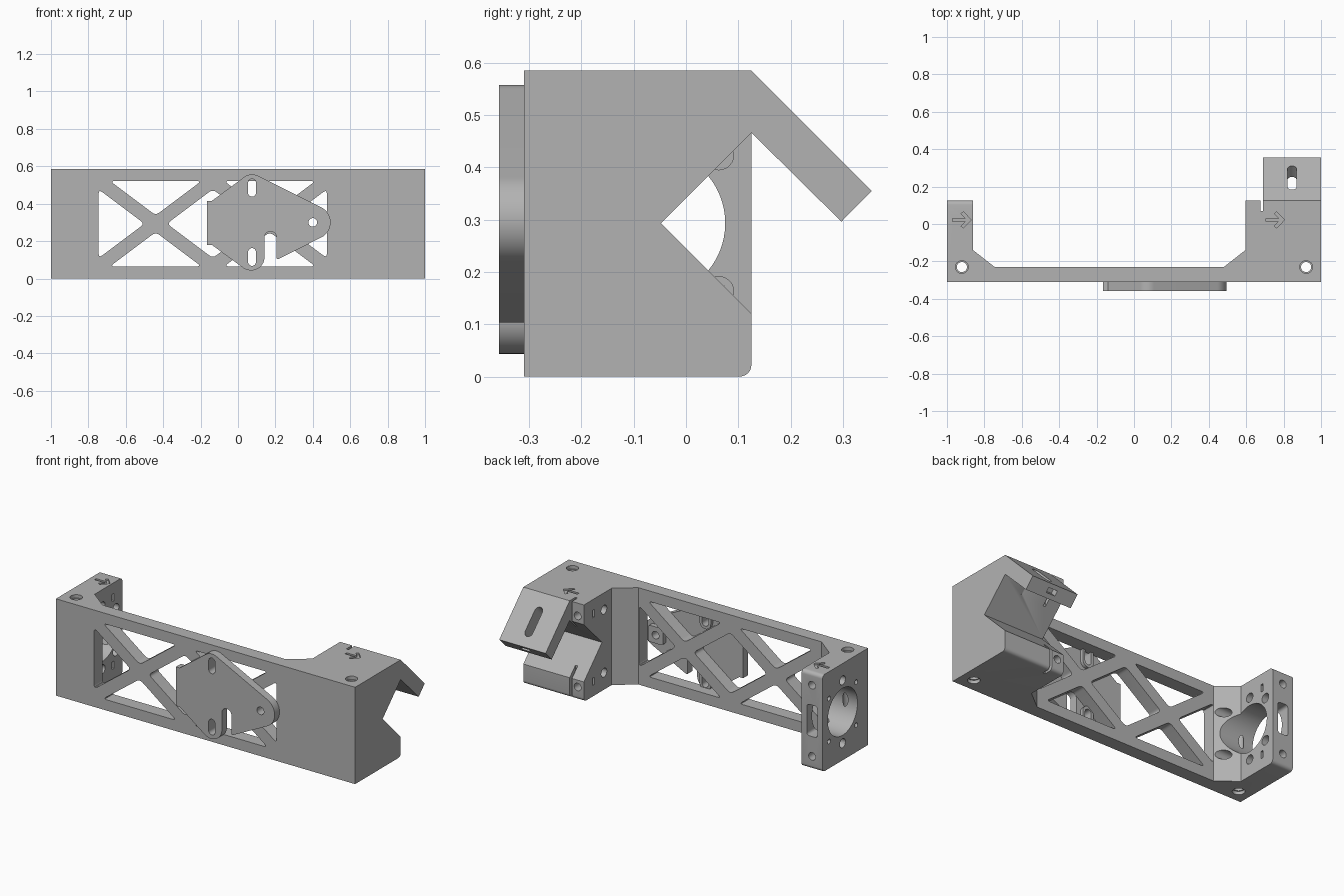
import bpy, bmesh
from math import cos, sin, radians, sqrt
from mathutils import Vector, Matrix

if "Cube" in bpy.data.objects:
    bpy.data.objects.remove(bpy.data.objects["Cube"])

grey = bpy.data.materials.new("plain grey")
grey.use_nodes = True
grey.diffuse_color = (0.45, 0.45, 0.45, 1)
grey.node_tree.nodes["Principled BSDF"].inputs["Base Color"].default_value = grey.diffuse_color

H = 0.585          # body height
MID = 0.293        # height of the motor axis
AXIS_Y = -0.067    # depth of the motor axis
BACK = 0.125       # back face of both arms


def arc(cx, cy, r, a0, a1, n=16):
    angles = [radians(a0 + (a1 - a0) * i / n) for i in range(n + 1)]
    return [(cx + r * cos(a), cy + r * sin(a)) for a in angles]


def circle(cx, cy, r, n=40):
    return arc(cx, cy, r, 0, 360, n)[:-1]


def stadium(cx, cy, width, length):
    r, d = width / 2, (length - width) / 2
    return arc(cx, cy + d, r, 0, 180) + arc(cx, cy - d, r, 180, 360)


def rect(cx, cy, w, h):
    return [(cx + sx * w / 2, cy + sy * h / 2) for sx, sy in ((-1, -1), (1, -1), (1, 1), (-1, 1))]


def rounded(points, r, n=5):
    out = []
    for i, p in enumerate(points):
        p = Vector(p)
        a = p + (Vector(points[i - 1]) - p).normalized() * r
        b = p + (Vector(points[(i + 1) % len(points)]) - p).normalized() * r
        for k in range(n + 1):
            t = k / n
            out.append(tuple(a * (1 - t) ** 2 + p * 2 * t * (1 - t) + b * t * t))
    return out


def prism(name, points, axis, lo, hi):
    """Extrude a flat outline along x, y or z."""
    place = {"x": lambda u, v, w: (w, u, v),
             "y": lambda u, v, w: (u, w, v),
             "z": lambda u, v, w: (u, v, w)}[axis]
    bm = bmesh.new()
    face = bm.faces.new([bm.verts.new(place(u, v, lo)) for u, v in points])
    ext = bmesh.ops.extrude_face_region(bm, geom=[face])
    top = [g for g in ext["geom"] if isinstance(g, bmesh.types.BMVert)]
    bmesh.ops.translate(bm, verts=top, vec=place(0, 0, hi - lo))
    bmesh.ops.recalc_face_normals(bm, faces=bm.faces)
    mesh = bpy.data.meshes.new(name)
    bm.to_mesh(mesh)
    bm.free()
    obj = bpy.data.objects.new(name, mesh)
    bpy.context.collection.objects.link(obj)
    mesh.materials.append(grey)
    return obj


def combine(target, tool, operation):
    mod = target.modifiers.new("combine", "BOOLEAN")
    mod.operation, mod.object, mod.solver = operation, tool, "EXACT"
    bpy.context.view_layer.objects.active = target
    bpy.ops.object.modifier_apply(modifier=mod.name)
    bpy.data.objects.remove(tool)


def cut(target, points, axis, lo, hi, matrix=None):
    tool = prism("cutter", points, axis, lo, hi)
    if matrix:
        tool.data.transform(matrix)
    combine(target, tool, "DIFFERENCE")


# Main frame: front beam with an arm at each end
body = prism("frame", [(-1, -0.31), (1, -0.31), (1, BACK), (0.595, BACK), (0.595, -0.14),
                       (0.48, -0.23), (-0.745, -0.23), (-0.86, -0.14), (-0.86, BACK),
                       (-1, BACK)], "z", 0, H)
bm = bmesh.new()
bm.from_mesh(body.data)
soft = []
for e in bm.edges:
    c = (e.verts[0].co + e.verts[1].co) / 2
    level = abs(e.verts[0].co.z - e.verts[1].co.z) < 1e-4
    if level and abs(c.y - BACK) < 1e-4 and (c.z < 0.01 or c.x < 0):
        soft.append(e)
bmesh.ops.bevel(bm, geom=soft, offset=0.022, segments=6, profile=0.5, affect="EDGES")
bm.to_mesh(body.data)
bm.free()

# Cradle notch in the left arm, and the sloping clamp above it
cut(body, [(-0.048, MID), (0.13, MID + 0.178), (0.13, MID - 0.178)], "x", 0.5, 1.1)
clamp = prism("clamp", [(0.09, H), (BACK, H), (0.355, 0.355), (0.297, 0.296),
                        (BACK, 0.466), (0.09, 0.45)], "x", 0.69, 1)
combine(body, clamp, "UNION")
cut(body, rect(0.6825, 0.17, 0.015, 0.2), "z", -0.1, 0.7)

# Clamp slot, square to the slope, and the nut pocket in its lower edge
tilt = Matrix.Translation((0.845, 0.247, 0.463)) @ Matrix.Rotation(radians(-45), 4, "X")
cut(body, stadium(0, 0, 0.05, 0.18), "z", -0.15, 0.1, tilt)
cut(body, rect(0, -0.04, 0.06, 0.03), "y", 0.11, 0.2, tilt)

# Truss windows in the beam
RISE, HALF, GAP = 0.75, 0.305, 0.045
reach = (0.228 - GAP) / RISE
side = RISE * HALF - GAP
left_c, right_c = -0.44, 0.17
windows = []
for c in (left_c, right_c):
    for s in (1, -1):
        windows.append([(c, MID + s * GAP), (c + reach, MID + s * 0.228), (c - reach, MID + s * 0.228)])
for c, s in ((left_c, -1), (right_c, 1)):
    windows.append([(c + s * GAP / RISE, MID), (c + s * HALF, MID + side), (c + s * HALF, MID - side)])
windows.append([(left_c + GAP / RISE, MID), ((left_c + right_c) / 2, MID + side),
                (right_c - GAP / RISE, MID), ((left_c + right_c) / 2, MID - side)])
for w in windows:
    cut(body, rounded(w, 0.025), "y", -0.4, -0.2)

# Motor opening and bolt holes through the right arm
cut(body, circle(AXIS_Y, MID, 0.142, 64), "x", -1.1, -0.7)
for sy in (-1, 1):
    for sz in (-1, 1):
        at = (AXIS_Y + sy * 0.13, MID + sz * 0.13)
        cut(body, circle(*at, 0.014, 16), "x", -1.1, -0.9)
        cut(body, circle(*at, 0.028, 24), "x", -0.95, -0.7)
cut(body, rounded(rect(-0.93, MID, 0.07, 0.19), 0.02), "y", 0, 0.2)

# Bolt holes and nut pockets shared by both arms
for sz in (-1, 1):
    cut(body, circle(AXIS_Y, MID + sz * 0.19, 0.027, 24), "x", -1.1, -0.8)
    cut(body, circle(AXIS_Y, MID + sz * 0.19, 0.027, 24), "x", 0.5, 0.66)
    cut(body, rect(0.035, MID + sz * 0.205, 0.02, 0.045), "x", -0.93, -0.8)
    cut(body, rect(0.035, MID + sz * 0.205, 0.02, 0.045), "x", 0.5, 0.66)
    for x in (-0.93, 0.637):
        cut(body, circle(x, MID + sz * 0.215, 0.023, 24), "y", 0.04, 0.2)

# Upright mounting holes with wider mouths
for x in (-0.92, 0.92):
    cut(body, circle(x, -0.23, 0.027, 32), "z", -0.1, 0.7)
    for lo, hi in ((-0.1, 0.02), (H - 0.02, 0.7)):
        cut(body, circle(x, -0.23, 0.034, 32), "z", lo, hi)

# Engraved direction arrows
for x in (-0.97, 0.705):
    half = [(0, 0.008), (0.07, 0.008), (0.045, 0.033), (0.058, 0.043), (0.1, 0)]
    outline = half + [(u, -v) for u, v in reversed(half[:-1])]
    cut(body, [(x + u, 0.022 + v) for u, v in outline], "z", H - 0.01, H + 0.1)

# Front mounting plate with rounded lobes and an open notch
outline = [(-0.165, 0.18), (-0.14, 0.18)]
outline += arc(0.07, 0.115, 0.072, -128, 0)
outline += arc(0.174, 0.22, 0.032, 180, 0)
outline += rounded([(0.206, 0.2), (0.206, 0.1), (0.25, 0.12)], 0.012)[6:12]
outline += arc(0.405, 0.30, 0.09, -63, 63, 24)
outline += arc(0.075, 0.489, 0.068, 63, 128)
outline += [(-0.14, 0.415), (-0.165, 0.415)]
plate = prism("front_plate", outline, "y", -0.357, -0.309)

# Raised seats behind the plate, then the holes through both
combine(plate, prism("seat", rounded(rect(0.40, 0.30, 0.1, 0.1), 0.015), "y", -0.32, -0.28), "UNION")
for z in (0.485, 0.115):
    combine(plate, prism("seat", stadium(0.075, z, 0.075, 0.13), "y", -0.32, -0.29), "UNION")
    cut(plate, stadium(0.075, z, 0.042, 0.095), "y", -0.4, -0.2)
cut(plate, circle(0.40, 0.30, 0.023, 32), "y", -0.4, -0.2)

# Smooth the curved walls and keep the edges sharp
for obj in (body, plate):
    bpy.ops.object.select_all(action="DESELECT")
    obj.select_set(True)
    bpy.context.view_layer.objects.active = obj
    bpy.ops.object.shade_smooth_by_angle(angle=radians(30))
